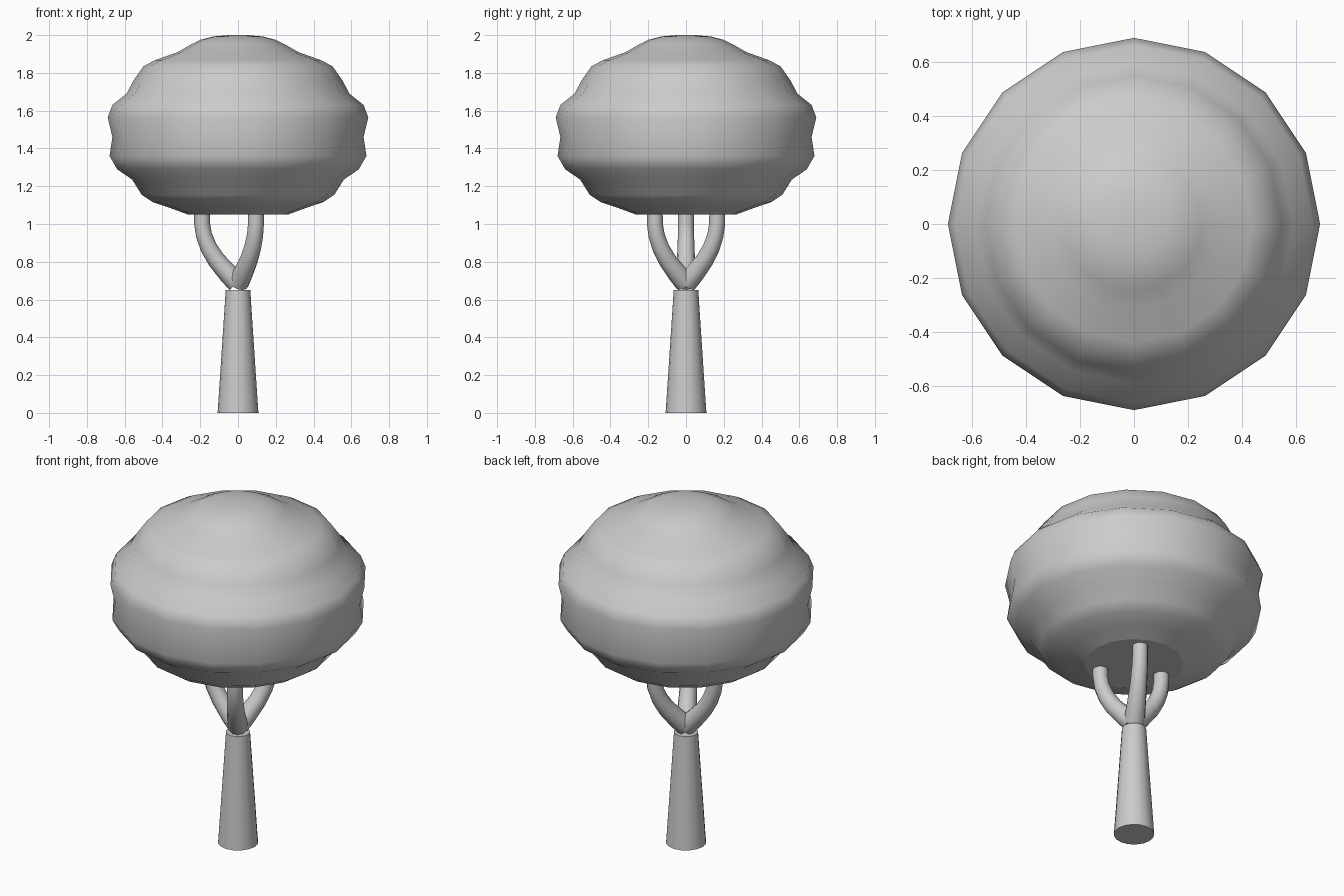
import bpy, bmesh
from math import sin, cos, pi, radians
from mathutils import Vector

cube = bpy.data.objects.get("Cube")
if cube:
    bpy.data.objects.remove(cube, do_unlink=True)

grey = bpy.data.materials.new("plain grey")
grey.use_nodes = True
COLOUR = (0.6, 0.6, 0.6, 1)
grey.diffuse_color = COLOUR
grey.node_tree.nodes["Principled BSDF"].inputs["Base Color"].default_value = COLOUR


def skin(name, rings, angle=50):
    """Join equal rings of points into a closed, smooth-shaded tube."""
    bm = bmesh.new()
    loops = [[bm.verts.new(p) for p in ring] for ring in rings]
    n = len(loops[0])
    for a, b in zip(loops, loops[1:]):
        for i in range(n):
            j = (i + 1) % n
            bm.faces.new((a[i], a[j], b[j], b[i]))
    bm.faces.new(loops[0][::-1])
    bm.faces.new(loops[-1])
    bmesh.ops.recalc_face_normals(bm, faces=bm.faces)
    mesh = bpy.data.meshes.new(name)
    bm.to_mesh(mesh)
    bm.free()
    mesh.materials.append(grey)
    obj = bpy.data.objects.new(name, mesh)
    bpy.context.collection.objects.link(obj)
    bpy.ops.object.select_all(action='DESELECT')
    obj.select_set(True)
    bpy.context.view_layer.objects.active = obj
    bpy.ops.object.shade_smooth_by_angle(angle=radians(angle))
    return obj


def ring(centre, u, v, radius, n=16):
    return [centre + radius * (cos(2 * pi * i / n) * u + sin(2 * pi * i / n) * v)
            for i in range(n)]


def lathe(name, profile, angle=50):
    X, Y = Vector((1, 0, 0)), Vector((0, 1, 0))
    return skin(name, [ring(Vector((0, 0, z)), X, Y, r) for r, z in profile], angle)


# Tapered trunk
lathe("trunk", [(0.108, 0), (0.065, 0.65)])

# Rippled crown with a flat underside
crown = lathe("crown", [
    (0.265, 1.05), (0.36, 1.085), (0.45, 1.115), (0.51, 1.155), (0.56, 1.235),
    (0.64, 1.29), (0.68, 1.36), (0.665, 1.46), (0.69, 1.565), (0.665, 1.63),
    (0.59, 1.69), (0.55, 1.765), (0.50, 1.835), (0.44, 1.867), (0.32, 1.91),
    (0.25, 1.95), (0.20, 1.975), (0.13, 1.993), (0.05, 2.0)], 60)
# Keep the rim of the flat underside crisp
for edge in crown.data.edges:
    if all(crown.data.vertices[v].co.z < 1.06 for v in edge.vertices):
        edge.use_edge_sharp = True

# Three curved branches spread evenly: distance out, height, thickness
PATH = [(0.005, 0.69, 0.056), (0.05, 0.735, 0.053), (0.115, 0.81, 0.048),
        (0.155, 0.875, 0.045), (0.18, 0.94, 0.043), (0.19, 1.0, 0.042),
        (0.191, 1.07, 0.042)]
for name, azimuth in (("right_branch", 180), ("front_left_branch", -60),
                      ("back_left_branch", 60)):
    a = radians(azimuth)
    out, side, up = Vector((cos(a), sin(a), 0)), Vector((-sin(a), cos(a), 0)), Vector((0, 0, 1))
    points = [out * d + up * z for d, z, r in PATH]
    rings = []
    for k, (d, z, r) in enumerate(PATH):
        along = (points[min(k + 1, len(PATH) - 1)] - points[max(k - 1, 0)]).normalized()
        rings.append(ring(points[k], side, along.cross(side), r, 12))
    skin(name, rings)
